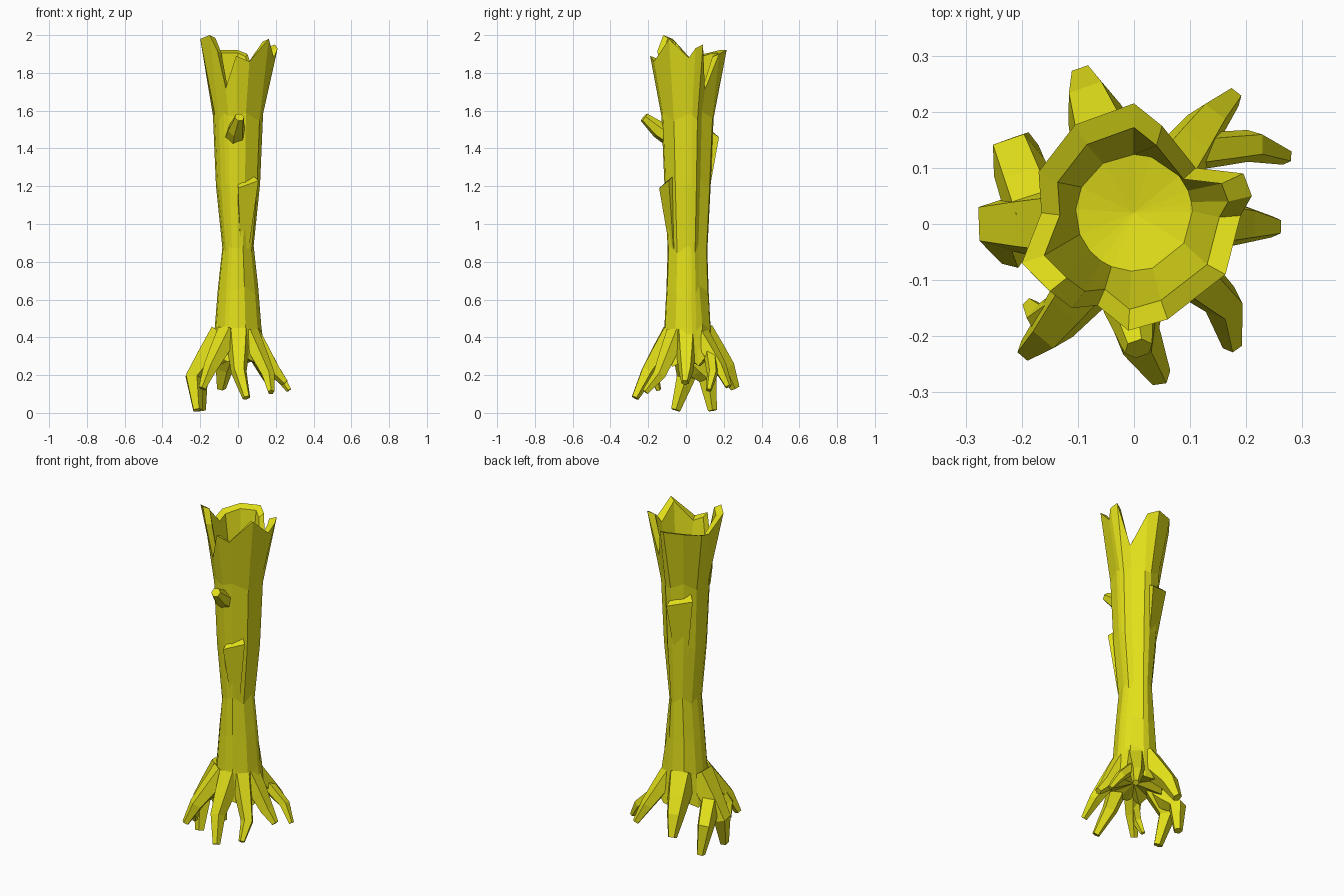
import bpy, bmesh, math
from mathutils import Vector

if "Cube" in bpy.data.objects:
    bpy.data.objects.remove(bpy.data.objects["Cube"])

bark = bpy.data.materials.new("bark")
bark.diffuse_color = (0.76, 0.74, 0.01, 1)
bark.use_nodes = True
bark.node_tree.nodes["Principled BSDF"].inputs["Base Color"].default_value = bark.diffuse_color


def finish(name, bm):
    bmesh.ops.recalc_face_normals(bm, faces=bm.faces[:])
    me = bpy.data.meshes.new(name)
    bm.to_mesh(me)
    bm.free()
    me.materials.append(bark)
    ob = bpy.data.objects.new(name, me)
    bpy.context.collection.objects.link(ob)


def bridge(bm, a, b):
    n = len(a)
    for i in range(n):
        bm.faces.new((a[i], a[(i + 1) % n], b[(i + 1) % n], b[i]))


def fan(bm, ring, tip):
    c = bm.verts.new(tip)
    for i in range(len(ring)):
        bm.faces.new((ring[i - 1], ring[i], c))


def limb(name, pts, radii, sides=5):
    """Tapered, faceted tube along a path with closed ends."""
    bm = bmesh.new()
    prev = None
    u = (pts[1] - pts[0]).cross(Vector((0, 0, 1)))
    for k, (p, r) in enumerate(zip(pts, radii)):
        t = (pts[min(k + 1, len(pts) - 1)] - pts[max(k - 1, 0)]).normalized()
        u = (u - t * u.dot(t)).normalized()
        v = t.cross(u)
        angles = [math.tau * (i + .25) / sides for i in range(sides)]
        ring = [bm.verts.new(p + (u * math.cos(a) + v * math.sin(a)) * r) for a in angles]
        if prev:
            bridge(bm, prev, ring)
        else:
            bm.faces.new(ring)
        prev = ring
    bm.faces.new(prev)
    finish(name, bm)


def flake(name, angle, z0, z1, r0, r1):
    """Bark wedge: flush at the bottom, standing proud at the broken top."""
    bm = bmesh.new()
    loops = []
    for z, r, half, lift in ((z0, r0, 16, 0), (z1, r1, 25, .04)):
        loop = []
        for side, depth in ((-1, 0), (1, 0), (1, .06), (-1, .06)):
            a = math.radians(angle + side * half)
            h = z + lift * (side > 0) + lift * (depth > 0)
            loop.append(bm.verts.new(((r - depth) * math.cos(a), (r - depth) * math.sin(a), h)))
        bm.faces.new(loop)
        loops.append(loop)
    bridge(bm, *loops)
    finish(name, bm)


# Trunk: jagged rim, counter-clockwise from the front, x y z
rim = [(-.01, -.19, 1.89), (.06, -.17, 1.86), (.163, -.09, 1.98), (.19, .015, 1.88),
       (.21, .05, 1.93), (.195, .09, 1.95), (.11, .1, 1.71), (.05, .175, 1.9),
       (0, .215, 1.92), (-.105, .177, 1.92), (-.17, .093, 1.9), (-.165, .02, 1.88),
       (-.2, -.07, 1.98), (-.15, -.12, 2), (-.11, -.15, 1.92), (-.065, -.145, 1.72)]
notch = 6
dirs = [Vector((x, y - .01, 0)).normalized() for x, y, _ in rim]
bm = bmesh.new()
prev = None
# rings: height, half width, half depth
for z, rx, ry in ((.27, .15, .15), (.35, .135, .135), (.45, .123, .123), (.65, .107, .112),
                  (.87, .083, .105), (1.2, .117, .122), (1.57, .133, .138)):
    ring = []
    for i, d in enumerate(dirs):
        s = .87 if i == notch and z > .5 else 1      # long crease below the back notch
        ring.append(bm.verts.new((d.x * rx * s, .008 + d.y * ry * s, z + .025 * math.sin(i * 2.3))))
    if prev:
        bridge(bm, prev, ring)
    else:
        fan(bm, ring, (0, 0, .3))                    # hollow underside
    prev = ring
# rim thickness, inner wall and hollow floor
outer = [bm.verts.new(p) for p in rim]
inner = [bm.verts.new((x * .8, y * .8, z - .015)) for x, y, z in rim]
floor = [bm.verts.new((d.x * .104, .02 + d.y * .104, 1.56)) for d in dirs]
for a, b in ((prev, outer), (outer, inner), (inner, floor)):
    bridge(bm, a, b)
fan(bm, floor, (0, .02, 1.54))
finish("trunk", bm)

# Broken branch stub and bark flakes
limb("branch_stub", [Vector((-.015, -.07, 1.46)), Vector((-.01, -.145, 1.5)), Vector((.008, -.222, 1.565))],
     (.06, .046, .026), 6)
flake("front_bark_flake", -65, .87, 1.19, .088, .142)
flake("back_bark_flake", 112, 1.1, 1.46, .11, .175)


def root(name, knee, tip, r, start=None):
    """Root leaving the trunk (or another root), bending at a knee, narrowing to its tip."""
    knee, tip = Vector(knee), Vector(tip)
    grow = .3 if start else 1                        # forks start thinner than main roots
    start = start or Vector((knee.x * .35, knee.y * .35, .42))
    mid = start.lerp(knee, .55)
    limb(name, [start, mid, knee, tip], (r * (1 + .6 * grow), r * (1 + .3 * grow), r, r * .5))
    return mid


# Roots, with forks
fork = root("left_root", (-.235, 0, .19), (-.215, -.055, .015), .052)
root("left_root_fork", (-.21, .115, .18), (-.195, .14, .012), .05, fork)
root("back_root", (-.075, .21, .24), (-.09, .26, .13), .052)
fork = root("back_right_root", (.13, .18, .24), (.175, .225, .14), .038)
root("back_right_root_fork", (.21, .14, .21), (.27, .12, .12), .03, fork)
root("right_root", (.19, 0, .225), (.25, -.005, .16), .04)
root("front_right_root", (.16, -.14, .2), (.175, -.215, .11), .036)
root("front_root", (.005, -.2, .22), (.045, -.27, .08), .043)
fork = root("front_left_root", (-.145, -.185, .24), (-.19, -.225, .13), .04)
root("front_left_root_fork", (-.165, -.17, .2), (-.185, -.145, .12), .028, fork)
